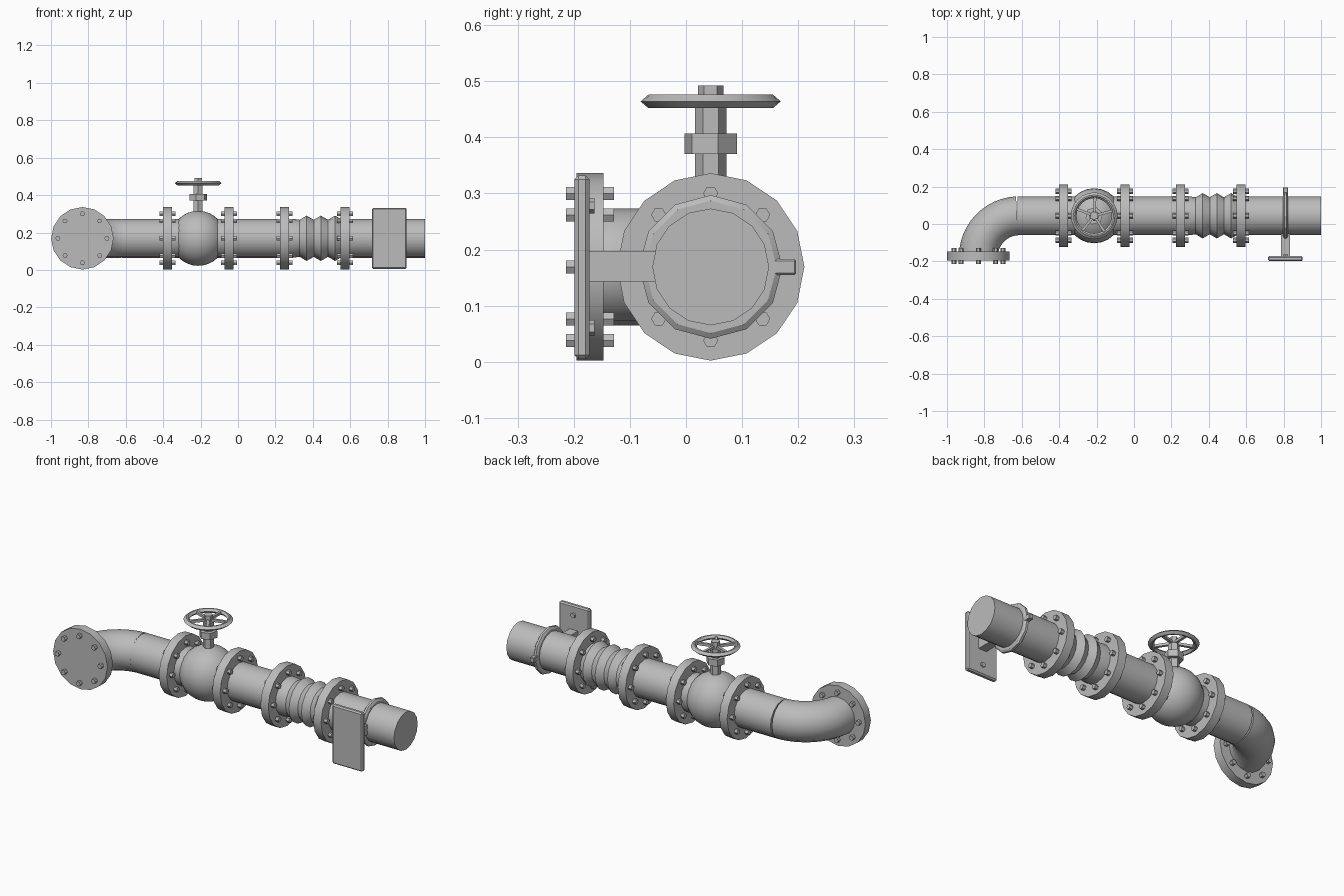
import bpy, bmesh, math
from mathutils import Vector

cube = bpy.data.objects.get("Cube")
if cube:
    bpy.data.objects.remove(cube, do_unlink=True)

grey = bpy.data.materials.new("light_grey_metal")
grey.use_nodes = True
grey.diffuse_color = (0.5, 0.5, 0.5, 1)
grey.node_tree.nodes["Principled BSDF"].inputs["Base Color"].default_value = (0.5, 0.5, 0.5, 1)

CY, CZ = 0.044, 0.169        # pipe centre line
PIPE, FLANGE = 0.104, 0.167  # radii
VALVE_X, ELBOW_X, CLAMP_X = -0.213, -0.832, 0.81


def finish(name, bm, bevel=0):
    bmesh.ops.recalc_face_normals(bm, faces=bm.faces[:])
    mesh = bpy.data.meshes.new(name)
    bm.to_mesh(mesh)
    bm.free()
    mesh.materials.append(grey)
    ob = bpy.data.objects.new(name, mesh)
    bpy.context.collection.objects.link(ob)
    if bevel:
        mod = ob.modifiers.new("bevel", 'BEVEL')
        mod.width = bevel
        mod.segments = 1
    else:
        bpy.ops.object.select_all(action='DESELECT')
        ob.select_set(True)
        bpy.context.view_layer.objects.active = ob
        bpy.ops.object.shade_smooth_by_angle(angle=math.radians(28))
    return ob


def loft(bm, rings, loop=False):
    """Bridge successive rings of points; cap the ends or join them."""
    rows = [[bm.verts.new(p) for p in ring] for ring in rings]
    n = len(rows[0])
    pairs = list(zip(rows, rows[1:])) + ([(rows[-1], rows[0])] if loop else [])
    for a, b in pairs:
        for i in range(n):
            j = (i + 1) % n
            bm.faces.new((a[i], a[j], b[j], b[i]))
    if not loop:
        bm.faces.new(rows[0])
        bm.faces.new(rows[-1])


def turn(bm, profile, centre, axis, sides=16, phase=0, loop=False):
    """Turn (radius, distance) points about an axis through the centre."""
    c = Vector(centre)
    rings = []
    for r, t in profile:
        ring = []
        for i in range(sides):
            a = phase + math.tau * i / sides
            u, v = r * math.sin(a), r * math.cos(a)
            ring.append(c + Vector({'X': (t, u, v), 'Y': (u, t, v), 'Z': (u, v, t)}[axis]))
        rings.append(ring)
    loft(bm, rings, loop)


def turned(name, profile, centre, axis, **options):
    bm = bmesh.new()
    turn(bm, profile, centre, axis, **options)
    return finish(name, bm)


def box(name, low, high, bevel=0):
    bm = bmesh.new()
    bmesh.ops.create_cube(bm, size=1)
    low, high = Vector(low), Vector(high)
    for v in bm.verts:
        v.co = (low + high) / 2 + v.co * (high - low)
    return finish(name, bm, bevel)


def flange(name, centre, axis):
    turned(name, [(FLANGE, -0.024), (FLANGE, 0.024)], centre, axis)
    bm = bmesh.new()
    for i in range(8):
        a = math.tau * i / 8
        u, v = 0.131 * math.sin(a), 0.131 * math.cos(a)
        offset = Vector((0, u, v)) if axis == 'X' else Vector((u, 0, v))
        turn(bm, [(0.0135, -0.043), (0.0135, 0.043)], Vector(centre) + offset, axis,
             sides=6, phase=math.pi / 6)
    finish(name + "_bolts", bm)


# Straight pipes
for name, x0, x1 in (("elbow_pipe", -0.622, -0.37), ("valve_core_pipe", -0.38, -0.04),
                     ("middle_pipe", -0.05, 0.255), ("end_pipe", 0.565, 1.0)):
    turned(name, [(PIPE, x0), (PIPE, x1)], (0, CY, CZ), 'X')

# Flanges with bolts
for name, x in (("valve_right_flange", -0.376), ("valve_left_flange", -0.048),
                ("bellows_right_flange", 0.248), ("bellows_left_flange", 0.572)):
    flange(name, (x, CY, CZ), 'X')
flange("inlet_flange", (ELBOW_X, -0.171, CZ), 'Y')

# Elbow, stopping just short of the straight pipe on its outer side
BEND = 0.218
pivot = Vector((ELBOW_X + BEND, CY - BEND, CZ))
rings = []
for k in range(13):
    a = math.radians(87) * k / 12
    out = Vector((-math.cos(a), math.sin(a), 0))
    rings.append([pivot + out * (BEND + PIPE * math.sin(math.tau * i / 16))
                  + Vector((0, 0, PIPE * math.cos(math.tau * i / 16))) for i in range(16)])
bm = bmesh.new()
loft(bm, rings)
finish("elbow", bm)

# Bellows with three folds
folds = [(PIPE, 0.25), (PIPE, 0.295), (0.099, 0.33)]
for k in range(3):
    folds += [(0.121, 0.367 + 0.076 * k), (0.099, 0.405 + 0.076 * k)]
turned("bellows", folds + [(PIPE, 0.57)], (0, CY, CZ), 'X')

# Valve body, stem, nut
bm = bmesh.new()
bmesh.ops.create_uvsphere(bm, u_segments=24, v_segments=16, radius=0.147)
bmesh.ops.translate(bm, verts=bm.verts[:], vec=(VALVE_X, CY, CZ))
finish("valve_body", bm)
axis_foot = (VALVE_X, CY, 0)
turned("valve_stem", [(0.028, 0.29), (0.028, 0.455), (0.023, 0.46), (0.023, 0.492)],
       axis_foot, 'Z', sides=6)
turned("stem_nut", [(0.048, 0.37), (0.048, 0.407)], axis_foot, 'Z', sides=6, phase=0.25)

# Handwheel: rim and five spokes
turned("handwheel_rim", [(0.125, 0.464), (0.111, 0.476), (0.104, 0.476),
                         (0.094, 0.464), (0.104, 0.452), (0.111, 0.452)],
       axis_foot, 'Z', sides=24, loop=True)
bm = bmesh.new()
for k in range(5):
    a = math.radians(15) + math.tau * k / 5
    along = Vector((math.cos(a), math.sin(a), 0))
    across = Vector((-along.y, along.x, 0)) * 0.007
    rise = Vector((0, 0, 0.007))
    hub = Vector((VALVE_X, CY, 0.464))
    loft(bm, [[hub + along * d + across * s + rise * t
               for s, t in ((-1, -1), (1, -1), (1, 1), (-1, 1))] for d in (0.01, 0.102)])
finish("handwheel_spokes", bm)

# Pipe clamp and sign plate
turned("clamp_ring", [(0.1, -0.013), (0.118, -0.013), (0.128, -0.006),
                      (0.128, 0.006), (0.118, 0.013), (0.1, 0.013)],
       (CLAMP_X, CY, CZ), 'X', sides=12, loop=True)
box("clamp_tab", (CLAMP_X - 0.013, 0.15, 0.155), (CLAMP_X + 0.013, 0.196, 0.183), 0.003)
box("plate_post", (CLAMP_X - 0.025, -0.18, 0.143), (CLAMP_X + 0.025, -0.054, 0.197))
box("sign_plate", (0.716, -0.199, 0.005), (0.902, -0.172, 0.332), 0.007)
for name, z in (("lower_plate_bolt", 0.06), ("upper_plate_bolt", 0.278)):
    turned(name, [(0.014, -0.175), (0.014, -0.163)], (CLAMP_X, 0, z), 'Y', sides=6)
